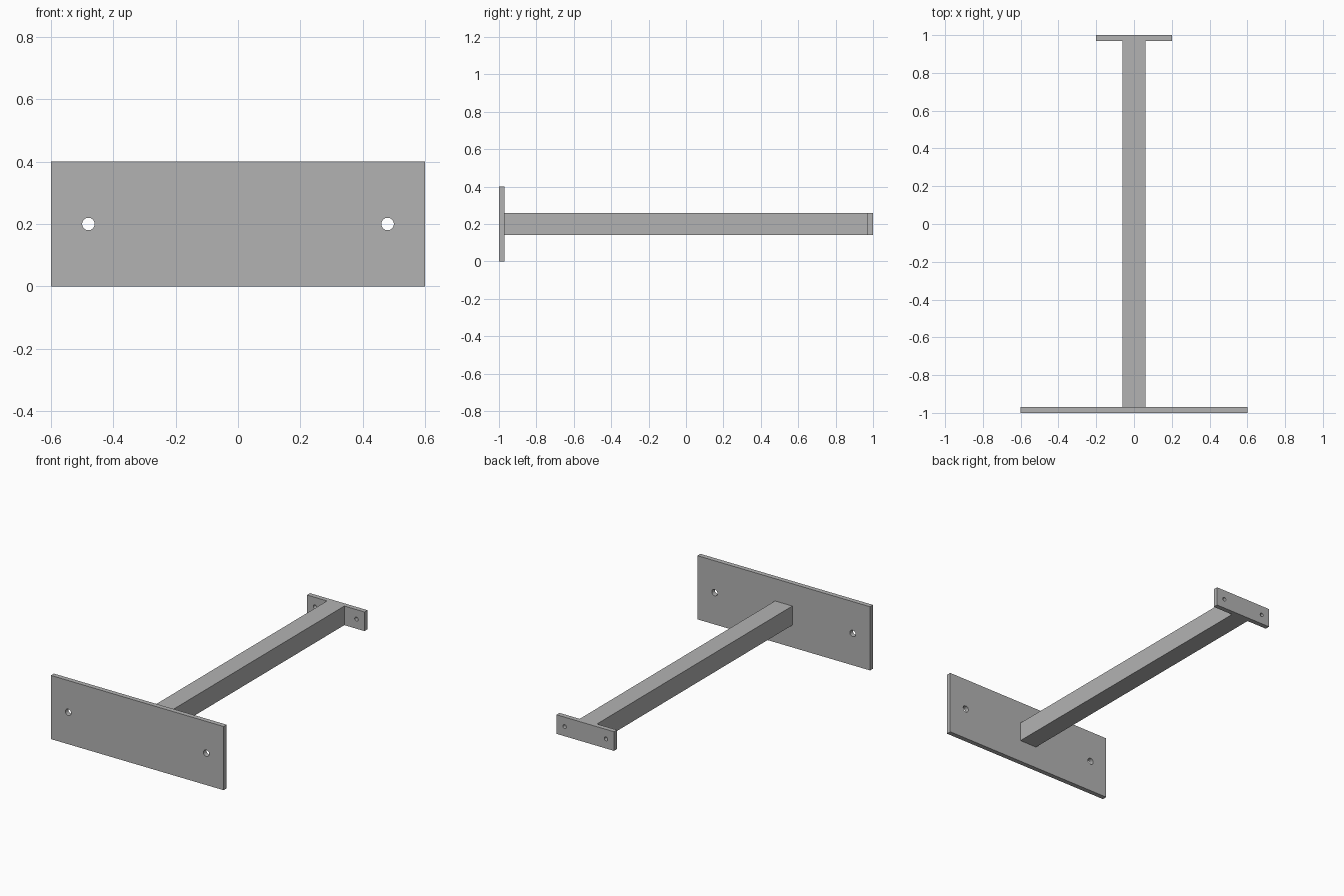
import bpy
from math import radians

cube = bpy.data.objects.get("Cube")
if cube:
    bpy.data.objects.remove(cube, do_unlink=True)

MID_Z = 0.2       # height of the beam axis
PLATE = 0.03      # plate thickness
BEAM = 0.12       # beam width and height

steel = bpy.data.materials.new("plain grey steel")
grey = (0.45, 0.45, 0.45, 1)
steel.use_nodes = True
steel.diffuse_color = grey
steel.node_tree.nodes["Principled BSDF"].inputs["Base Color"].default_value = grey


def box(name, size, y):
    """Box centred on the beam axis at depth y."""
    bpy.ops.mesh.primitive_cube_add(size=1, location=(0, y, MID_Z))
    ob = bpy.context.object
    ob.name = name
    ob.scale = size
    bpy.ops.object.transform_apply(location=False, rotation=False, scale=True)
    ob.data.materials.append(steel)
    return ob


def drill(plate, x, radius):
    """Bore a mirrored pair of bolt holes through a plate."""
    for side in (-1, 1):
        bpy.ops.mesh.primitive_cylinder_add(
            vertices=32, radius=radius, depth=4 * PLATE,
            location=(side * x, plate.location.y, MID_Z),
            rotation=(radians(90), 0, 0))
        cutter = bpy.context.object
        cutter.hide_render = True
        cutter.data.materials.append(steel)
        mod = plate.modifiers.new("bolt hole", 'BOOLEAN')
        mod.operation = 'DIFFERENCE'
        mod.solver = 'EXACT'
        mod.object = cutter
        bpy.ops.object.select_all(action='DESELECT')
        plate.select_set(True)
        bpy.context.view_layer.objects.active = plate
        bpy.ops.object.modifier_apply(modifier=mod.name)
        bpy.data.objects.remove(cutter, do_unlink=True)
    bpy.ops.object.shade_smooth_by_angle(angle=radians(30))


# Wide front plate with two bolt holes
front_plate = box("front_plate", (1.2, PLATE, 0.4), -1 + PLATE / 2)
drill(front_plate, 0.48, 0.02)

# Small rear mounting plate, as tall as the beam
rear_plate = box("rear_plate", (0.4, PLATE, BEAM), 1 - PLATE / 2)
drill(rear_plate, 0.144, 0.012)

# Square beam joining the plates
box("beam", (BEAM, 2 - 2 * PLATE, BEAM), 0)
